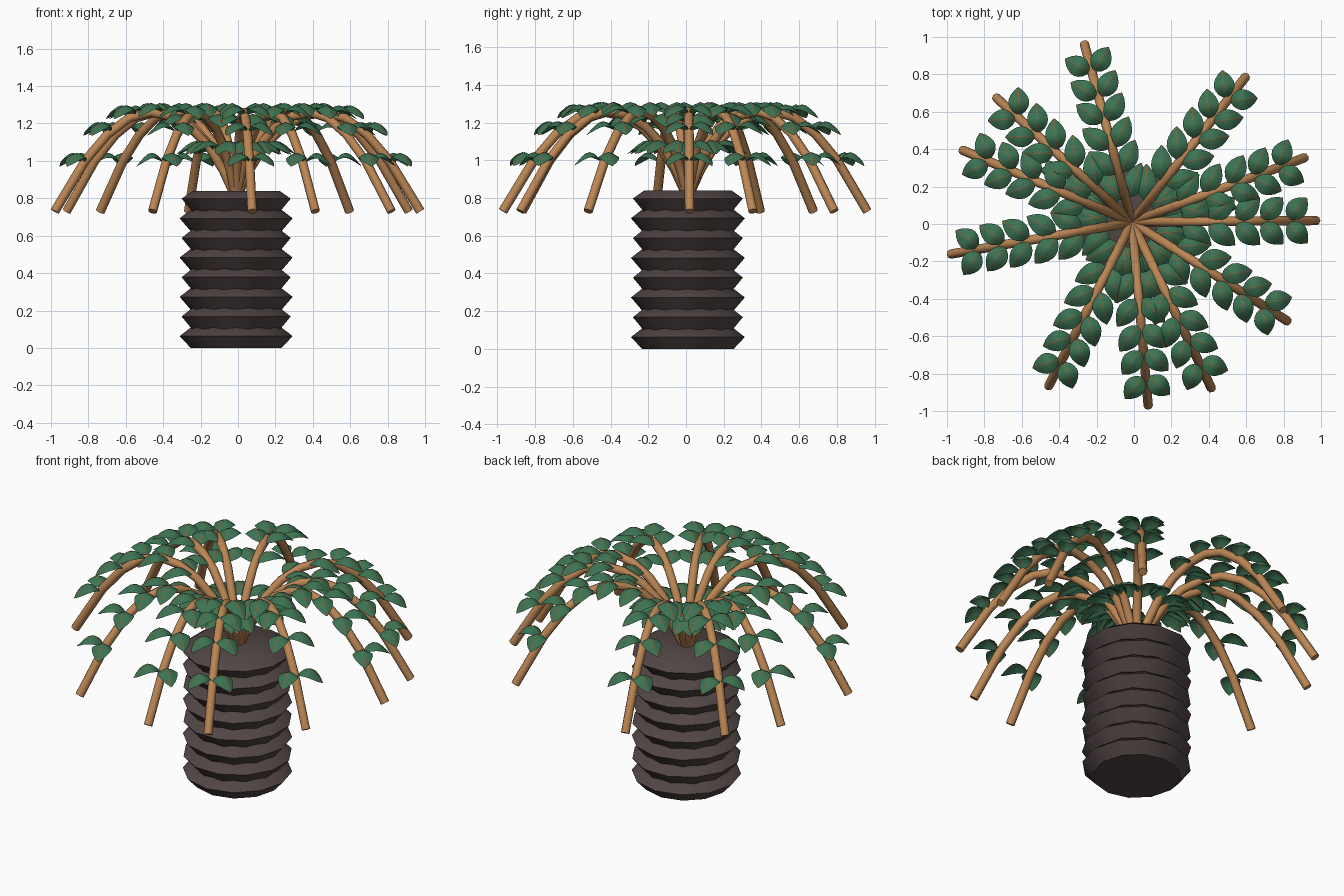
import bpy, bmesh, math
from mathutils import Vector

cube = bpy.data.objects.get("Cube")
if cube:
    bpy.data.objects.remove(cube, do_unlink=True)

CENTRE = (-0.01, 0.01, 0)


def material(name, rgb):
    m = bpy.data.materials.new(name)
    m.use_nodes = True
    m.diffuse_color = (*rgb, 1)
    m.node_tree.nodes["Principled BSDF"].inputs["Base Color"].default_value = (*rgb, 1)
    return m


bark = material("dark bark", (0.085, 0.06, 0.06))
wood = material("tan stem", (0.5, 0.24, 0.09))
green = material("leaf green", (0.045, 0.17, 0.085))
rust = material("rust vein", (0.3, 0.1, 0.04))


def to_mesh(bm, name, mats):
    bmesh.ops.recalc_face_normals(bm, faces=bm.faces)
    me = bpy.data.meshes.new(name)
    bm.to_mesh(me)
    bm.free()
    for m in mats:
        me.materials.append(m)
    return me


def place(name, me, angle=0):
    ob = bpy.data.objects.new(name, me)
    ob.location = CENTRE
    ob.rotation_euler.z = angle
    bpy.context.collection.objects.link(ob)
    return ob


def smooth(ob, degrees):
    bpy.ops.object.select_all(action='DESELECT')
    ob.select_set(True)
    bpy.context.view_layer.objects.active = ob
    bpy.ops.object.shade_smooth_by_angle(angle=math.radians(degrees))


def skin(bm, rings):
    """Bridge closed rings of points and cap both ends."""
    loops = [[bm.verts.new(p) for p in ring] for ring in rings]
    n = len(loops[0])
    for a, b in zip(loops, loops[1:]):
        for i in range(n):
            j = (i + 1) % n
            bm.faces.new((a[i], a[j], b[j], b[i]))
    bm.faces.new(loops[0][::-1])
    bm.faces.new(loops[-1])


# Trunk: stacked bulging segments, turned alternately
SIDES, SEGMENTS, STEP = 12, 8, 0.105
bm = bmesh.new()
for s in range(SEGMENTS):
    z0 = s * STEP
    low = 0 if s == 0 else -0.006
    high = STEP if s == SEGMENTS - 1 else STEP + 0.006
    rings = []
    for r, z in ((0.243, z0 + low), (0.302, z0 + 0.6 * STEP), (0.24, z0 + high)):
        turn = math.pi / SIDES * (s % 2)
        rings.append([(r * math.cos(a), r * math.sin(a), z) for a in
                      (turn + math.tau * i / SIDES for i in range(SIDES))])
    skin(bm, rings)
smooth(place("trunk", to_mesh(bm, "trunk", [bark])), 40)

# Frond stem: arching tube in the local XZ plane
ARCH = [Vector((r, 0, z)) for r, z in (
    (0, 0.8), (0.07, 0.95), (0.15, 1.08), (0.25, 1.18), (0.36, 1.24), (0.47, 1.26),
    (0.58, 1.23), (0.7, 1.14), (0.82, 1.0), (0.985, 0.73))]
STEM_R, STEM_SIDES = 0.025, 8
bm = bmesh.new()
rings = []
for i, p in enumerate(ARCH):
    tangent = (ARCH[min(i + 1, len(ARCH) - 1)] - ARCH[max(i - 1, 0)]).normalized()
    normal = Vector((-tangent.z, 0, tangent.x))
    side = Vector((0, 1, 0))
    rings.append([p + STEM_R * (math.cos(a) * normal + math.sin(a) * side) for a in
                  (math.tau * k / STEM_SIDES for k in range(STEM_SIDES))])
skin(bm, rings)
stem_mesh = to_mesh(bm, "frond_stem", [wood])


def arch_height(r):
    for a, b in zip(ARCH, ARCH[1:]):
        if r <= b.x:
            return a.z + (b.z - a.z) * (r - a.x) / (b.x - a.x)
    return ARCH[-1].z


def add_leaf(bm, base, yaw, length, width):
    """Pointed leaf, arched along its length and folded down at the sides."""
    rows, vein = 7, 0.002
    d = Vector((math.cos(yaw), math.sin(yaw), 0))
    s = Vector((-d.y, d.x, 0))
    grid = []
    for i in range(rows + 1):
        t = i / rows
        half = vein + width / 2 * math.sin(math.pi * t ** 0.9) ** 0.8 if 0 < i < rows else vein
        lift = 0.05 * math.sin(math.pi * 1.15 * t)
        row = []
        for y in (-half, -half * 0.55 - vein * 0.45, -vein, vein,
                  half * 0.55 + vein * 0.45, half):
            fold = 0.2 * abs(y) + 5 * y * y
            row.append(bm.verts.new(base + d * length * t + s * y + Vector((0, 0, lift - fold))))
        grid.append(row)
    for a, b in zip(grid, grid[1:]):
        for k in range(5):
            f = bm.faces.new((a[k], b[k], b[k + 1], a[k + 1]))
            f.material_index = 1 if k == 2 else 0


# Leaf pairs, shorter and wider set towards the tip
bm = bmesh.new()
for r in (0.13, 0.27, 0.41, 0.555, 0.69, 0.83):
    for sign in (-1, 1):
        base = Vector((r, sign * 0.012, arch_height(r) + 0.01))
        add_leaf(bm, base, sign * math.radians(34 + 14 * r),
                 0.21 - 0.07 * r, 0.108)
bmesh.ops.remove_doubles(bm, verts=bm.verts, dist=0.0001)
leaf_mesh = to_mesh(bm, "frond_leaves", [green, rust])

# Fronds around the crown
for n, deg in enumerate((105, 52, 20.5, 0.5, -32.5, -64.5, -85, -117, -170, 157, 137.5), 1):
    stem = place(f"frond_stem_{n}", stem_mesh, math.radians(deg))
    leaves = place(f"frond_leaves_{n}", leaf_mesh, math.radians(deg))
smooth(stem, 50)
smooth(leaves, 40)
